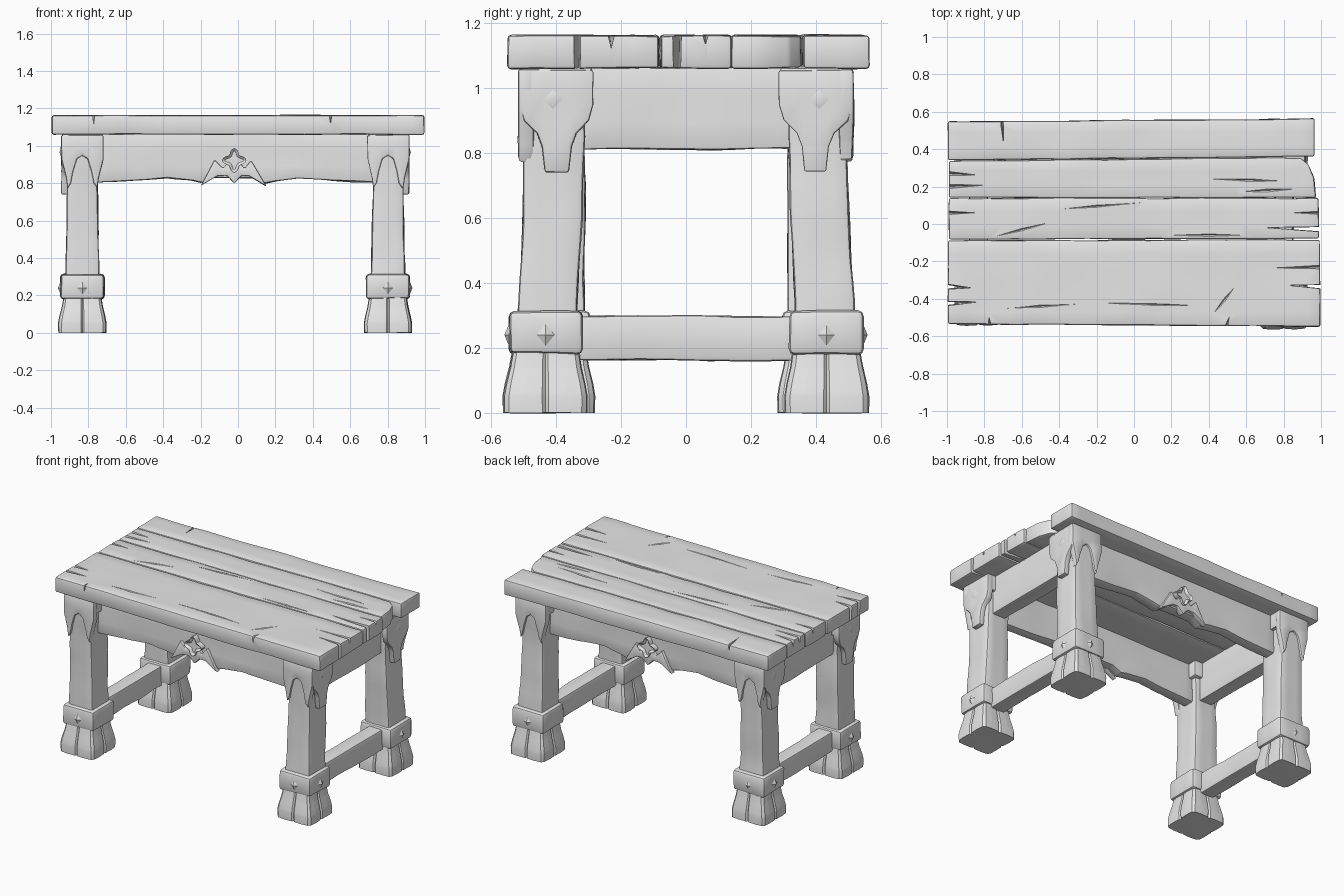
import bpy
import bmesh
from math import sin, cos, pi, radians
from mathutils import Vector, Matrix, noise

if "Cube" in bpy.data.objects:
    bpy.data.objects.remove(bpy.data.objects["Cube"])

grey = bpy.data.materials.new("pale_grey")
grey.use_nodes = True
grey.diffuse_color = (0.8, 0.8, 0.8, 1)
grey.node_tree.nodes["Principled BSDF"].inputs["Base Color"].default_value = (0.8, 0.8, 0.8, 1)
parts = []


def finish(name, bm):
    """Turn a bmesh into a named, coloured object."""
    bmesh.ops.recalc_face_normals(bm, faces=bm.faces[:])
    mesh = bpy.data.meshes.new(name)
    bm.to_mesh(mesh)
    bm.free()
    mesh.materials.append(grey)
    obj = bpy.data.objects.new(name, mesh)
    bpy.context.collection.objects.link(obj)
    parts.append(obj)
    return obj


def carve(bm, bevel, step, wobble):
    """Soften the edges, slice the faces and give them a hand-cut unevenness."""
    bmesh.ops.recalc_face_normals(bm, faces=bm.faces[:])
    if bevel:
        sharp = [e for e in bm.edges if e.calc_face_angle(0) > 0.5]
        bmesh.ops.bevel(bm, geom=sharp, offset=bevel, segments=2, profile=0.5,
                        affect='EDGES', clamp_overlap=True)
    if not wobble:
        return
    for axis in range(3):
        values = [v.co[axis] for v in bm.verts]
        low, high = min(values), max(values)
        count = int((high - low) / step)
        normal = Vector([float(i == axis) for i in range(3)])
        for k in range(1, count):
            bmesh.ops.bisect_plane(bm, geom=bm.verts[:] + bm.edges[:] + bm.faces[:], dist=0.001,
                                   plane_co=normal * (low + (high - low) * k / count), plane_no=normal)
    bm.normal_update()
    for v in bm.verts:
        v.co += v.normal * wobble * noise.noise(Vector((v.co.x * 4, v.co.y * 6, v.co.z * 6)))


def prism(name, outline, axis, start, end, bevel=0.008, step=0.07, wobble=0.0, dish=0.0):
    """Extrude a 2D outline along one axis; dish sinks the end face inside a rim."""
    def place(p, d):
        co = [p[0], p[1]]
        co.insert("xyz".index(axis), d)
        return co
    bm = bmesh.new()
    a = [bm.verts.new(place(p, start)) for p in outline]
    b = [bm.verts.new(place(p, end)) for p in outline]
    bm.faces.new(a)
    cap = bm.faces.new(b)
    for i in range(len(a)):
        j = (i + 1) % len(a)
        bm.faces.new((a[i], a[j], b[j], b[i]))
    if dish:
        bmesh.ops.recalc_face_normals(bm, faces=bm.faces[:])
        bmesh.ops.inset_region(bm, faces=[cap], thickness=dish, depth=-dish)
    carve(bm, bevel, step, wobble)
    return finish(name, bm)


def rect(u, v, hu, hv):
    return [(u - hu, v - hv), (u + hu, v - hv), (u + hu, v + hv), (u - hu, v + hv)]


def loft(name, section, rings, bevel=0.0, wobble=0.004):
    """Stack scaled copies of a section; each ring is x, y, z, half width, half depth."""
    bm = bmesh.new()
    loops = [[bm.verts.new((x + u * hx, y + v * hy, z)) for u, v in section]
             for x, y, z, hx, hy in rings]
    bm.faces.new(loops[0])
    bm.faces.new(loops[-1])
    for low, high in zip(loops, loops[1:]):
        for i in range(len(section)):
            j = (i + 1) % len(section)
            bm.faces.new((low[i], low[j], high[j], high[i]))
    carve(bm, bevel, 0.06, wobble)
    return finish(name, bm)


def spindle(bm, centre, size, turn=0.0):
    """Eight-sided pointed gem, used for studs and for cutting cracks."""
    m = Matrix.Translation(centre) @ Matrix.Rotation(turn, 4, 'Z') @ Matrix.Diagonal((*size, 1))
    bmesh.ops.create_uvsphere(bm, u_segments=4, v_segments=2, radius=1, matrix=m)


def stud(name, centre, size):
    bm = bmesh.new()
    spindle(bm, centre, size)
    finish(name, bm)


# Tabletop planks
TOP, UNDER = 1.162, 1.06
outlines = {
    "back_plank": [(-.995, .341), (.965, .361), (.965, .565), (.8, .562), (-.995, .548)],
    "upper_middle_plank": [(-.99, .14), (.972, .14), (.962, .25), (.935, .32), (.89, .356), (-.99, .337)],
    "lower_middle_plank": [(-.99, -.083), (.99, -.079), (.985, .139), (-.99, .139)],
    "front_plank": [(-.995, -.535), (.995, -.548), (.995, -.083), (-.995, -.087)]}
planks = [prism(name, outline, "z", UNDER, TOP, bevel=.01, wobble=.006)
          for name, outline in outlines.items()]

# Cracks, end splits and edge nicks cut into the planks: x, y, length, width, depth, turn
cuts = [(-.2, .095, .24, .007, .009, .08), (.4, -.06, .2, .007, .01, 0), (.6, .235, .2, .008, .01, -.03),
        (.72, .18, .15, .008, .01, .05), (.1, -.43, .28, .006, .008, -.03), (-.5, -.44, .2, .007, .008, .06),
        (.48, -.41, .09, .007, .009, .9), (-.6, -.03, .14, .007, .009, .25),
        (-1, .2, .2, .012, .05, .04), (-1, .27, .16, .012, .05, -.05), (-1, .06, .15, .01, .04, 0),
        (-1, -.335, .13, .014, .3, -.05), (-1, -.425, .17, .012, .3, .05),
        (1, -.028, .3, .014, .6, -.03), (1, -.23, .26, .01, .04, .02), (1, -.335, .18, .011, .6, -.04),
        (1, .06, .15, .009, .03, 0), (-.705, .53, .007, .11, .05, .08), (-.77, -.55, .008, .06, .06, .1),
        (.49, -.56, .009, .07, .06, -.3)]
bm = bmesh.new()
for x, y, length, width, depth, turn in cuts:
    spindle(bm, (x, y, TOP), (length, width, depth), turn)
cutter = finish("crack_cutter", bm)
parts.remove(cutter)
cutter.hide_render = True
for plank in planks:
    mod = plank.modifiers.new("cracks", 'BOOLEAN')
    mod.operation, mod.solver, mod.object = 'DIFFERENCE', 'EXACT', cutter
    bpy.context.view_layer.objects.active = plank
    bpy.ops.object.modifier_apply(modifier=mod.name)
bpy.data.objects.remove(cutter)

# Sections and plate outlines shared by the four legs
square = rect(0, 0, 1, 1)
quarter = [(.9, 0), (.98, .07), (1, .5), (.97, .86), (.86, .97), (.5, 1), (.07, .98)]
paw = []
for k in range(4):
    c, s = round(cos(k * pi / 2)), round(sin(k * pi / 2))
    paw += [(c * u - s * v, s * u + c * v) for u, v in quarter]


def mirrored(half):
    return half + [(-u, z) for u, z in reversed(half) if u]


pronged = mirrored([(0, .95), (.03, .93), (.05, .86), (.06, .8), (.08, .77), (.088, .83), (.112, .93), (.114, 1.057)])
tongue = mirrored([(.037, .74), (.045, .82), (.06, .86), (.1, .9), (.115, .95), (.115, 1.057)])

# The right-hand pair stands slightly closer together than the left-hand pair
for side, sx, cx, inward in (("right", -1, -.832, .022), ("left", 1, .802, 0)):
    for end, sy in (("front", -1), ("back", 1)):
        tag = end + "_" + side + "_"
        cy = sy * .41
        outx, outy = cx + sx * .113, sy * .515
        low_y = sy * (.432 - inward)
        # Tapered post, cleft foot and the band above it
        loft(tag + "leg", square, [(cx, low_y, .17, .095, .095), (cx, sy * (.425 - inward), .35, .09, .091),
                                   (cx, sy * (.412 - inward / 2), .6, .083, .09), (cx, sy * .406, .85, .081, .094),
                                   (cx, cy, 1.07, .088, .098)], bevel=.012, wobble=.007)
        foot_y = sy * (.433 - inward)
        loft(tag + "foot", paw, [(cx, foot_y, 0, .128, .13), (cx, foot_y, .05, .129, .131),
                                 (cx, foot_y, .09, .121, .124), (cx, foot_y, .14, .109, .112),
                                 (cx, low_y, .2, .1, .102)])
        prism(tag + "band", rect(cx, low_y, .117, .114), "z", .18, .314, bevel=.018, wobble=.008)
        stud(tag + "band_end_stud", (cx, low_y + sy * .113, .24), (.027, .014, .034))
        stud(tag + "band_side_stud", (cx + sx * .117, low_y, .24), (.014, .027, .034))
        # Collar with a pronged plate on the long side and a tongue plate on the short side
        prism(tag + "collar", rect(cx, sy * .398, .108, .11), "z", .96, UNDER + .005, wobble=.006)
        prism(tag + "pronged_plate", [(cx + u, z) for u, z in pronged], "y", sy * .47, outy, wobble=.006)
        prism(tag + "tongue_plate", [(sy * .398 + u, z) for u, z in tongue], "x", cx + sx * .07, outx, wobble=.006)
        stud(tag + "plate_stud", (outx, cy, .965), (.009, .03, .03))
    # Rails joining the two legs of one end
    prism(side + "_top_rail", rect(0, .938, .36, .127), "x", cx - .05, cx + .05, wobble=.007)
    prism(side + "_stretcher", rect(0, .23, .37, .068), "x", cx - .05, cx + .05, wobble=.008)

# Long aprons, set back between the legs, with a carved emblem on each outer face
apron = [(-.77, .805), (-.5, .815), (-.38, .828), (-.24, .812), (-.19, .8), (-.13, .828), (.09, .828),
         (.14, .8), (.2, .812), (.32, .828), (.5, .812), (.75, .802), (.75, 1.065), (-.77, 1.065)]
crest = [(-.2, .785), (-.125, .925), (-.08, .88), (-.02, .95), (.035, .88), (.07, .925), (.15, .785),
         (.06, .838), (.02, .84), (-.02, .8), (-.06, .84), (-.11, .838)]
flower = []
for k in range(32):
    t = radians(k * 360 / 32)
    r = .052 + .013 * cos(4 * t)
    flower.append((-.02 + r * cos(t), .922 + r * sin(t)))
for end, sy in (("front", -1), ("back", 1)):
    prism(end + "_apron", apron, "y", sy * .345, sy * .42, wobble=.008)
    prism(end + "_crest", crest, "y", sy * .4, sy * .44, bevel=.006, wobble=.004)
    prism(end + "_crest_flower", flower, "y", sy * .41, sy * .456, bevel=0, dish=.014)

# Smooth shading with crisp edges
bpy.ops.object.select_all(action='DESELECT')
for obj in parts:
    obj.select_set(True)
bpy.context.view_layer.objects.active = parts[0]
bpy.ops.object.shade_smooth_by_angle(angle=radians(35))
